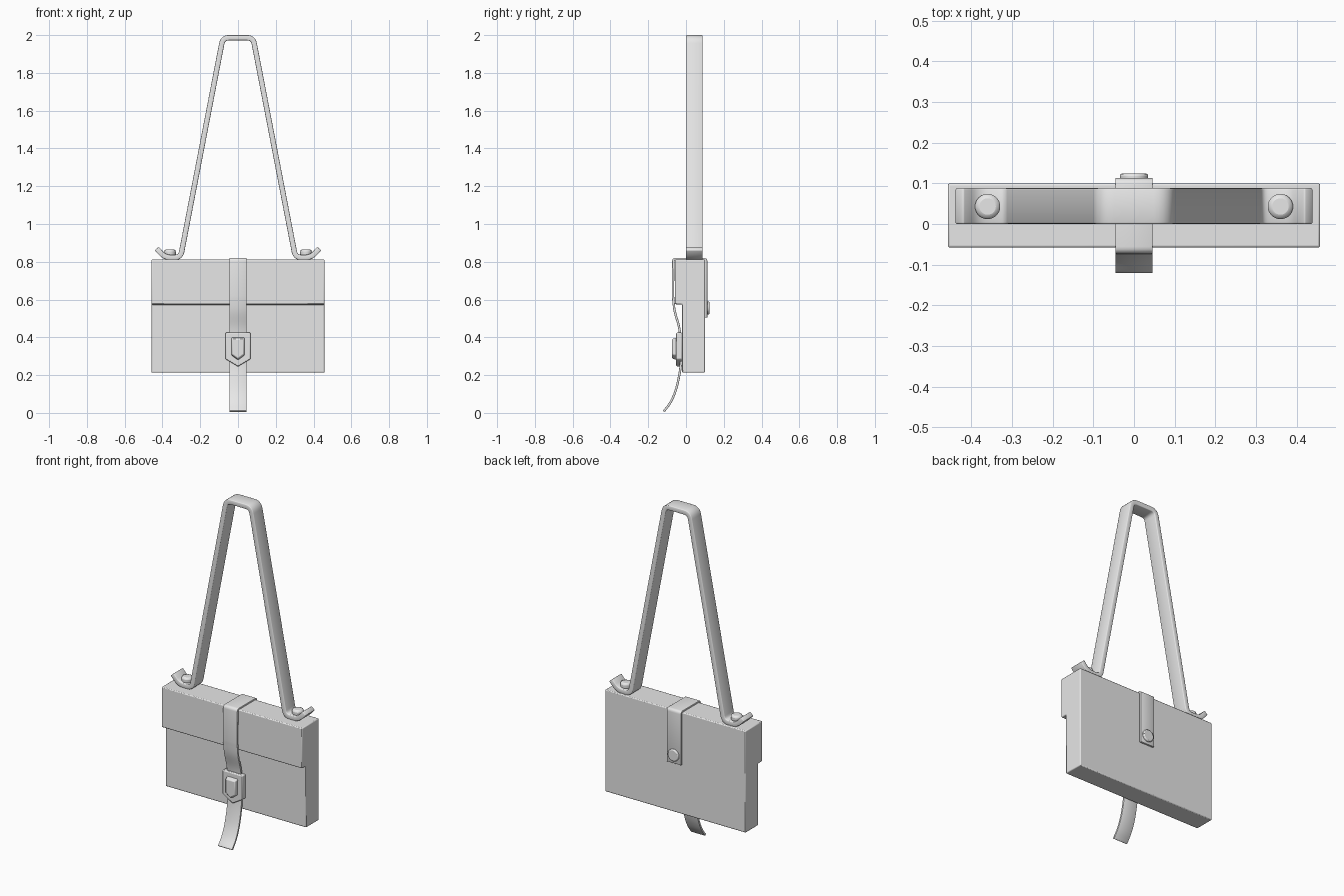
import bpy, bmesh, math
from mathutils import Vector

cube = bpy.data.objects.get("Cube")
if cube:
    bpy.data.objects.remove(cube, do_unlink=True)

grey = bpy.data.materials.new("plain_grey")
grey.use_nodes = True
grey.diffuse_color = (0.8, 0.8, 0.8, 1)
grey.node_tree.nodes["Principled BSDF"].inputs["Base Color"].default_value = (0.8, 0.8, 0.8, 1)


def finish(name, bm, bevel=0.0, thickness=0.0, segments=2):
    """Turn a bmesh into a shaded object with optional thickness and rounded edges."""
    bmesh.ops.recalc_face_normals(bm, faces=bm.faces)
    mesh = bpy.data.meshes.new(name)
    bm.to_mesh(mesh)
    bm.free()
    mesh.materials.append(grey)
    obj = bpy.data.objects.new(name, mesh)
    bpy.context.collection.objects.link(obj)
    if thickness:
        mod = obj.modifiers.new("Thickness", 'SOLIDIFY')
        mod.thickness, mod.offset, mod.use_even_offset = thickness, 0, True
    if bevel:
        mod = obj.modifiers.new("Rounding", 'BEVEL')
        mod.width, mod.segments, mod.limit_method = bevel, segments, 'ANGLE'
        mod.angle_limit = math.radians(40)
    bpy.ops.object.select_all(action='DESELECT')
    obj.select_set(True)
    bpy.context.view_layer.objects.active = obj
    bpy.ops.object.shade_smooth_by_angle(angle=math.radians(35))
    return obj


def place(axis, p, d):
    """Profile points are (x, z) when extruded along y, (y, z) when along x."""
    return (d, p[0], p[1]) if axis == 'x' else (p[0], d, p[1])


def prism(name, profile, axis, lo, hi, bevel, taper=1.0):
    """Extrude a closed profile; taper shrinks the end at lo."""
    bm = bmesh.new()
    mid = sum((Vector(p) for p in profile), Vector((0, 0))) / len(profile)
    ends = [[bm.verts.new(place(axis, mid + (Vector(p) - mid) * s, d)) for p in profile]
            for d, s in ((lo, taper), (hi, 1.0))]
    bm.faces.new(ends[0])
    bm.faces.new(ends[1])
    for i in range(len(profile)):
        j = (i + 1) % len(profile)
        bm.faces.new((ends[0][i], ends[0][j], ends[1][j], ends[1][i]))
    return finish(name, bm, bevel)


def rounded(points, radius, steps=6):
    """Round the corners of an open path."""
    pts = [Vector(p) for p in points]
    out = [pts[0]]
    for a, b, c in zip(pts, pts[1:], pts[2:]):
        p = b + (a - b).normalized() * radius
        q = b + (c - b).normalized() * radius
        for i in range(steps + 1):
            t = i / steps
            out.append(p * (1 - t) ** 2 + b * 2 * t * (1 - t) + q * t * t)
    return out + [pts[-1]]


def spline(points, steps=5):
    """Smooth path through all the points."""
    pts = [Vector(p) for p in points]
    ext = [pts[0] * 2 - pts[1]] + pts + [pts[-1] * 2 - pts[-2]]
    out = []
    for a, b, c, d in zip(ext, ext[1:], ext[2:], ext[3:]):
        for i in range(steps):
            t = i / steps
            out.append(0.5 * (2 * b + (c - a) * t + (2 * a - 5 * b + 4 * c - d) * t * t
                              + (3 * b - a - 3 * c + d) * t ** 3))
    return out + [pts[-1]]


def ribbon(name, path, axis, lo, hi, thickness, bevel):
    bm = bmesh.new()
    rows = [[bm.verts.new(place(axis, p, d)) for d in (lo, hi)] for p in path]
    for a, b in zip(rows, rows[1:]):
        bm.faces.new((a[0], a[1], b[1], b[0]))
    return finish(name, bm, bevel, thickness)


def stud(name, location, radius, depth, turn=0.0):
    """Round button with softened rim."""
    bm = bmesh.new()
    bmesh.ops.create_cone(bm, cap_ends=True, segments=32, radius1=radius, radius2=radius, depth=depth)
    obj = finish(name, bm, depth * 0.3)
    obj.location = location
    obj.rotation_euler.x = turn
    return obj


# Bag body with overhanging front flap
prism("bag_body", [(-0.058, 0.812), (0.1, 0.812), (0.1, 0.213), (-0.02, 0.213),
                   (-0.02, 0.575), (-0.058, 0.575)], 'x', -0.458, 0.458, 0.005)

# Shoulder strap with upturned feet, mirrored about the middle
half = [(-0.43, 0.87), (-0.388, 0.823), (-0.304, 0.823), (-0.08, 1.986)]
handle = rounded(half + [(-x, z) for x, z in reversed(half)], 0.032)
ribbon("shoulder_strap", handle, 'y', 0.0, 0.088, 0.028, 0.004)
for side, x in (("right", -0.36), ("left", 0.36)):
    stud(side + "_strap_stud", (x, 0.043, 0.847), 0.031, 0.036)

# Closing strap from the back, over the top and through the buckle
over = rounded([(0.107, 0.505), (0.107, 0.815), (-0.067, 0.815), (-0.069, 0.62)], 0.012, 4)
hang = spline([(-0.069, 0.62), (-0.06, 0.54), (-0.036, 0.45), (-0.027, 0.36),
               (-0.028, 0.25), (-0.05, 0.135), (-0.08, 0.06), (-0.117, 0.008)])
ribbon("closing_strap", over + hang[1:], 'x', -0.046, 0.046, 0.012, 0.002)
stud("back_stud", (0, 0.115, 0.555), 0.035, 0.018, math.pi / 2)

# Pointed buckle with a raised centre
prism("buckle_plate", [(-0.066, 0.425), (0.066, 0.425), (0.066, 0.285), (0, 0.245), (-0.066, 0.285)],
      'y', -0.052, -0.021, 0.005)
prism("buckle_centre", [(-0.036, 0.4), (0.036, 0.4), (0.036, 0.305), (0, 0.278), (-0.036, 0.305)],
      'y', -0.074, -0.048, 0.005, taper=0.85)
